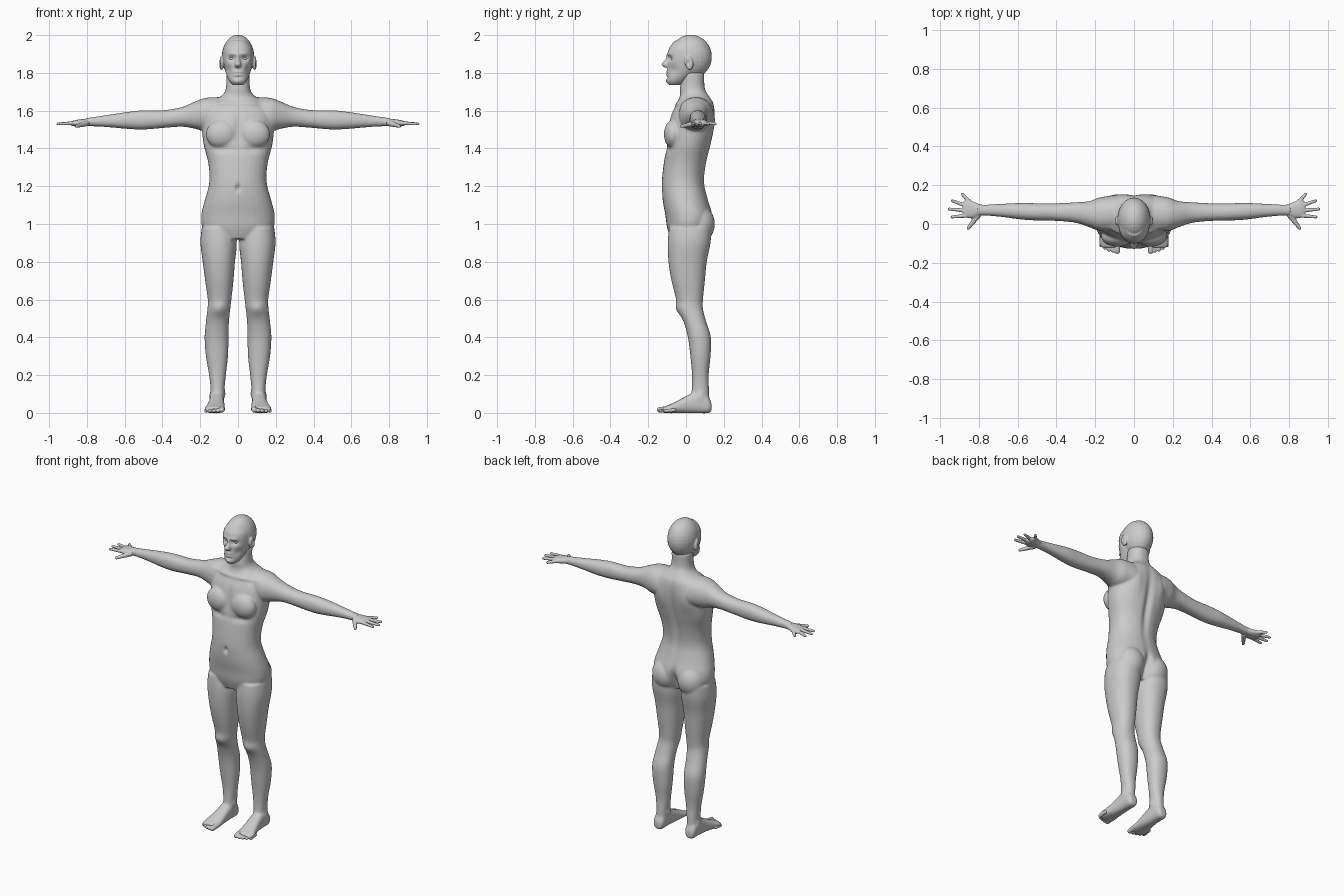
import bpy, bmesh, math
from mathutils import Matrix, Vector

cube = bpy.data.objects.get("Cube")
if cube:
    bpy.data.objects.remove(cube, do_unlink=True)

clay = bpy.data.materials.new("grey_clay")
clay.use_nodes = True
clay.diffuse_color = (0.6, 0.6, 0.6, 1)
clay.node_tree.nodes["Principled BSDF"].inputs["Base Color"].default_value = clay.diffuse_color

AXES = {"x": (0, 1, 2), "y": (1, 0, 2), "z": (2, 0, 1)}


def dense(rows, steps=4):
    """Smooth extra rows between the given sections."""
    result = []
    for i in range(len(rows) - 1):
        a, b = rows[max(i - 1, 0)], rows[i]
        c, d = rows[i + 1], rows[min(i + 2, len(rows) - 1)]
        for s in range(steps):
            t = s / steps
            result.append([q + 0.5 * t * (r - p + t * (2 * p - 5 * q + 4 * r - s2
                           + t * (3 * (q - r) + s2 - p)))
                           for p, q, r, s2 in zip(a, b, c, d)])
    return result + [list(rows[-1])]


def loft(bm, axis, rows, power=2.2, sides=32):
    """Rounded sections along an axis; row = position, low, high, low, high."""
    along, u, v = AXES[axis]
    rings = []
    for pos, u0, u1, v0, v1 in dense(rows):
        ring = []
        for k in range(sides):
            angle = math.tau * k / sides
            c, s = math.cos(angle), math.sin(angle)
            co = [0, 0, 0]
            co[along] = pos
            co[u] = (u0 + u1) / 2 + (u1 - u0) / 2 * math.copysign(abs(c) ** (2 / power), c)
            co[v] = (v0 + v1) / 2 + (v1 - v0) / 2 * math.copysign(abs(s) ** (2 / power), s)
            ring.append(bm.verts.new(co))
        rings.append(ring)
    for low, high in zip(rings, rings[1:]):
        for k in range(sides):
            j = (k + 1) % sides
            bm.faces.new((low[k], low[j], high[j], high[k]))
    bm.faces.new(rings[0])
    bm.faces.new(rings[-1])


def ball(bm, centre, radii, tilt=0):
    m = (Matrix.Translation(centre) @ Matrix.Rotation(tilt, 4, "X")
         @ Matrix.Diagonal((*radii, 1)))
    bmesh.ops.create_uvsphere(bm, u_segments=24, v_segments=16, radius=1, matrix=m)


def digit(bm, start, end, r0, r1, count=12):
    """Tapered finger or toe."""
    start, end = Vector(start), Vector(end)
    for i in range(count):
        t = i / (count - 1)
        r = r0 + (r1 - r0) * t
        ball(bm, start.lerp(end, t), (r, r, r))


def mirror(bm):
    copy = bmesh.ops.duplicate(bm, geom=bm.verts[:] + bm.edges[:] + bm.faces[:])
    for v in copy["geom"]:
        if isinstance(v, bmesh.types.BMVert):
            v.co.x = -v.co.x


def push(mesh, centre, radii, offset):
    """Soft local bump or dent."""
    cx, cy, cz = centre
    rx, ry, rz = radii
    shift = Vector(offset)
    for v in mesh.vertices:
        x, y, z = v.co
        d = ((x - cx) / rx) ** 2 + ((y - cy) / ry) ** 2 + ((z - cz) / rz) ** 2
        if d < 6:
            v.co += shift * math.exp(-d)


def finish(name, bm, voxel=0, smooth=0, pushes=()):
    bmesh.ops.recalc_face_normals(bm, faces=bm.faces[:])
    mesh = bpy.data.meshes.new(name)
    bm.to_mesh(mesh)
    bm.free()
    obj = bpy.data.objects.new(name, mesh)
    bpy.context.collection.objects.link(obj)
    if voxel:
        fuse = obj.modifiers.new("fuse", "REMESH")
        fuse.mode = "VOXEL"
        fuse.voxel_size = voxel
        soft = obj.modifiers.new("soften", "SMOOTH")
        soft.factor = 0.5
        soft.iterations = smooth
        graph = bpy.context.evaluated_depsgraph_get()
        mesh = bpy.data.meshes.new_from_object(obj.evaluated_get(graph))
        obj.modifiers.clear()
        obj.data = mesh
    for centre, radii, offset in pushes:
        push(mesh, centre, radii, offset)
        if centre[0] > 0:
            push(mesh, (-centre[0], *centre[1:]), radii, (-offset[0], *offset[1:]))
    mesh.materials.clear()
    mesh.materials.append(clay)
    mesh.polygons.foreach_set("use_smooth", [True] * len(mesh.polygons))
    mesh.update()
    return obj


# Body: limbs on one side, mirrored, then the trunk and neck
body = bmesh.new()
loft(body, "z", [  # leg
    (.98, .02, .192, -.09, .135), (.9, .006, .199, -.097, .13),
    (.8, .016, .187, -.093, .11), (.7, .024, .174, -.077, .1),
    (.6, .035, .16, -.052, .09), (.55, .041, .162, -.045, .09),
    (.48, .048, .17, -.012, .108), (.4, .05, .177, .01, .132),
    (.3, .053, .17, .023, .13), (.2, .064, .153, .032, .12),
    (.12, .072, .145, .03, .122), (.05, .076, .145, .02, .125)])
loft(body, "y", [  # foot
    (.135, .09, .135, .008, .05), (.115, .078, .147, -.002, .09),
    (.06, .075, .15, -.002, .115), (0, .072, .156, -.002, .088),
    (-.05, .07, .167, -.002, .062), (-.09, .068, .178, -.002, .043),
    (-.122, .073, .172, 0, .03)], power=2.5)
loft(body, "x", [  # arm
    (.08, -.03, .14, 1.5, 1.672), (.17, -.037, .138, 1.49, 1.668),
    (.23, -.017, .118, 1.505, 1.647), (.3, .006, .112, 1.515, 1.618),
    (.4, .016, .107, 1.508, 1.602), (.5, .018, .107, 1.5, 1.602),
    (.58, .023, .109, 1.503, 1.594), (.68, .036, .104, 1.512, 1.579),
    (.76, .043, .1, 1.517, 1.567), (.81, .043, .102, 1.517, 1.56)])
ball(body, (.085, -.065, 1.475), (.085, .052, .078))  # chest
ball(body, (.088, .065, 1.0), (.09, .088, .1))        # buttock
mirror(body)
trunk = [(.92, .12, -.08, .09), (.98, .186, -.1, .13), (1.05, .194, -.11, .14),
         (1.13, .175, -.124, .117), (1.22, .152, -.128, .098), (1.32, .157, -.118, .108),
         (1.42, .182, -.103, .132), (1.5, .19, -.098, .147), (1.58, .186, -.078, .153),
         (1.64, .15, -.048, .146), (1.68, .086, -.032, .122), (1.72, .064, -.032, .1),
         (1.8, .062, -.02, .097)]
loft(body, "z", [(z, -w, w, front, back) for z, w, front, back in trunk])
finish("body", body, .006, 10, [
    ((0, -.125, 1.19), (.012, .03, .018), (0, .014, 0)),     # navel
    ((0, .13, 1.4), (.022, .06, .2), (0, -.016, 0)),         # spine
    ((0, .14, .98), (.022, .09, .075), (0, -.035, 0)),       # seat cleft
    ((0, -.1, 1.5), (.018, .05, .08), (0, .01, 0)),          # breastbone
    ((.08, -.1, 1.395), (.06, .04, .018), (0, .008, 0)),     # chest crease
    ((.1, .15, 1.53), (.045, .05, .075), (0, .012, 0)),      # shoulder blade
    ((.08, -.04, 1.638), (.07, .04, .012), (0, -.008, .003)),  # collarbone
    ((.1, -.04, .55), (.03, .04, .035), (0, -.008, 0)),      # kneecap
    ((.15, .08, .09), (.02, .022, .022), (.007, 0, 0)),      # outer ankle
    ((.07, .07, .1), (.02, .022, .022), (-.007, 0, 0)),      # inner ankle
])

# Hands
hands = bmesh.new()
loft(hands, "x", [
    (.775, .048, .096, 1.522, 1.56), (.8, .042, .103, 1.519, 1.558),
    (.835, .03, .118, 1.516, 1.554), (.865, .033, .125, 1.517, 1.549),
    (.882, .045, .112, 1.522, 1.544)])
for start, end in [((.86, .044), (.94, .036)), ((.868, .069), (.953, .077)),
                   ((.864, .094), (.938, .12)), ((.85, .115), (.886, .154))]:
    digit(hands, (*start, 1.534), (*end, 1.53), .0115, .008)
digit(hands, (.805, .045, 1.532), (.855, -.022, 1.518), .016, .009)
mirror(hands)
finish("hands", hands, .004, 3)

# Toes, largest on the inside
toes = bmesh.new()
for i in range(5):
    x = .084 + .021 * i
    r = .016 if i == 0 else .0125 - .0007 * i
    tip = -.14 + .003 * i * i * .6
    digit(toes, (x, tip + .05, r + .006), (x + .002, tip, r), r, r * .9)
mirror(toes)
finish("toes", toes, .004, 2)

# Head: skull, face, nose and ears fused, then modelled features
head = bmesh.new()
ball(head, (0, .025, 1.885), (.086, .112, .117))
face = [(1.735, .026, -.088, -.03), (1.755, .045, -.101, 0), (1.79, .062, -.098, .04),
        (1.83, .073, -.098, .07), (1.88, .079, -.097, .09), (1.93, .075, -.09, .1),
        (1.97, .05, -.06, .08)]
loft(head, "z", [(z, -w, w, front, back) for z, w, front, back in face])
nose = [(1.9, .008, -.1), (1.87, .011, -.11), (1.845, .018, -.13), (1.828, .015, -.112)]
loft(head, "z", [(z, -w, w, tip, -.07) for z, w, tip in nose])
for side in (-1, 1):
    ball(head, (side * .088, .016, 1.853), (.013, .022, .038), .2)
finish("head", head, .004, 5, [
    ((.034, -.09, 1.876), (.02, .03, .014), (0, .014, 0)),     # eye socket
    ((.03, -.09, 1.901), (.028, .04, .01), (0, -.005, 0)),     # brow
    ((0, -.1, 1.797), (.026, .03, .015), (0, -.009, 0)),       # lips
    ((0, -.1, 1.797), (.024, .04, .004), (0, .007, 0)),        # mouth line
    ((0, -.1, 1.775), (.022, .03, .007), (0, .004, 0)),        # under the lip
    ((0, -.1, 1.755), (.022, .03, .014), (0, -.005, 0)),       # chin
    ((.055, -.07, 1.815), (.02, .04, .025), (-.006, .004, 0)),  # cheek hollow
    ((.1, .012, 1.853), (.02, .01, .02), (-.009, 0, 0)),       # ear hollow
])

# Eyes
eyes = bmesh.new()
ball(eyes, (.034, -.067, 1.876), (.015, .013, .009))
mirror(eyes)
finish("eyes", eyes)
